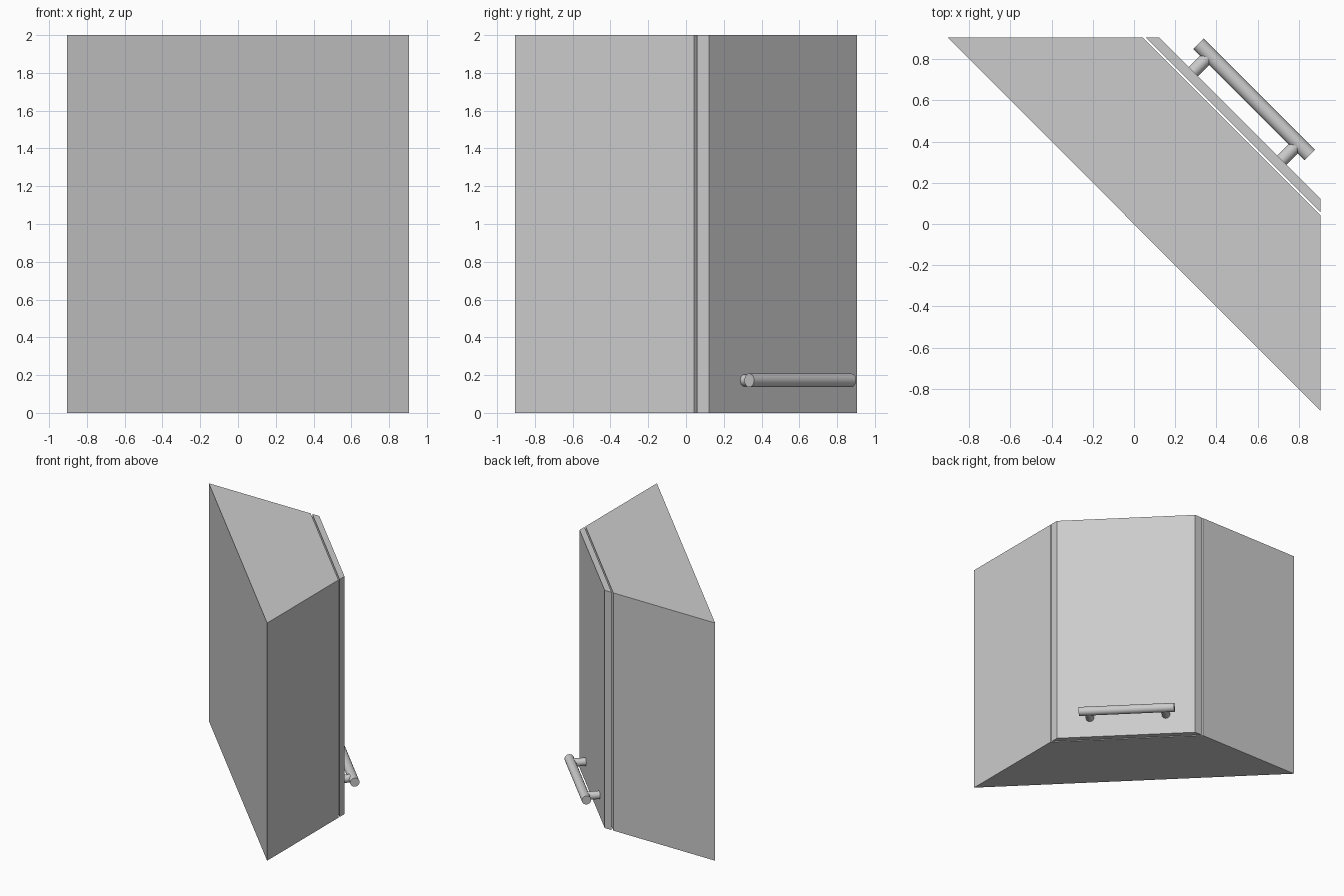
import bpy, math
from mathutils import Vector

if "Cube" in bpy.data.objects:
    bpy.data.objects.remove(bpy.data.objects["Cube"])

E = 0.905          # half footprint
H = 2.0            # height
HANDLE_Z = 0.172


def prism(name, outline, z0, z1):
    """Extrude a counter-clockwise plan outline between two heights."""
    n = len(outline)
    verts = [(x, y, z) for z in (z0, z1) for x, y in outline]
    faces = [tuple(reversed(range(n))), tuple(range(n, 2 * n))]
    faces += [(i, (i + 1) % n, n + (i + 1) % n, n + i) for i in range(n)]
    mesh = bpy.data.meshes.new(name)
    mesh.from_pydata(verts, [], faces)
    ob = bpy.data.objects.new(name, mesh)
    bpy.context.collection.objects.link(ob)
    return ob


def diag(s, d):
    """Point from distance across (x+y) and along (x-y) the slanted door."""
    return Vector(((s + d) / 2, (s - d) / 2, HANDLE_Z))


def rod(name, a, b, radius):
    axis = b - a
    bpy.ops.mesh.primitive_cylinder_add(vertices=32, radius=radius,
                                        depth=axis.length, location=(a + b) / 2)
    ob = bpy.context.object
    ob.name = name
    ob.rotation_euler = axis.to_track_quat('Z', 'Y').to_euler()
    bpy.ops.object.shade_smooth_by_angle(angle=math.radians(40))
    return ob


# Corner cabinet carcass
s = 0.948
prism("cabinet_body", [(-E, E), (E, -E), (E, s - E), (s - E, E)], 0, H)

# Slanted door with ends cut flush to the cabinet sides
s0, s1 = 0.963, 1.028
prism("door", [(s0 - E, E), (E, s0 - E), (E, s1 - E), (s1 - E, E)], 0, H)

# Bar handle on two posts
mid = -0.0215
rod("handle_bar", diag(1.188, mid - 0.54), diag(1.188, mid + 0.54), 0.036)
for i, side in enumerate((-1, 1)):
    d = mid + side * 0.43
    rod(f"handle_post_{i + 1}", diag(s1 - 0.004, d), diag(1.188, d), 0.032)
